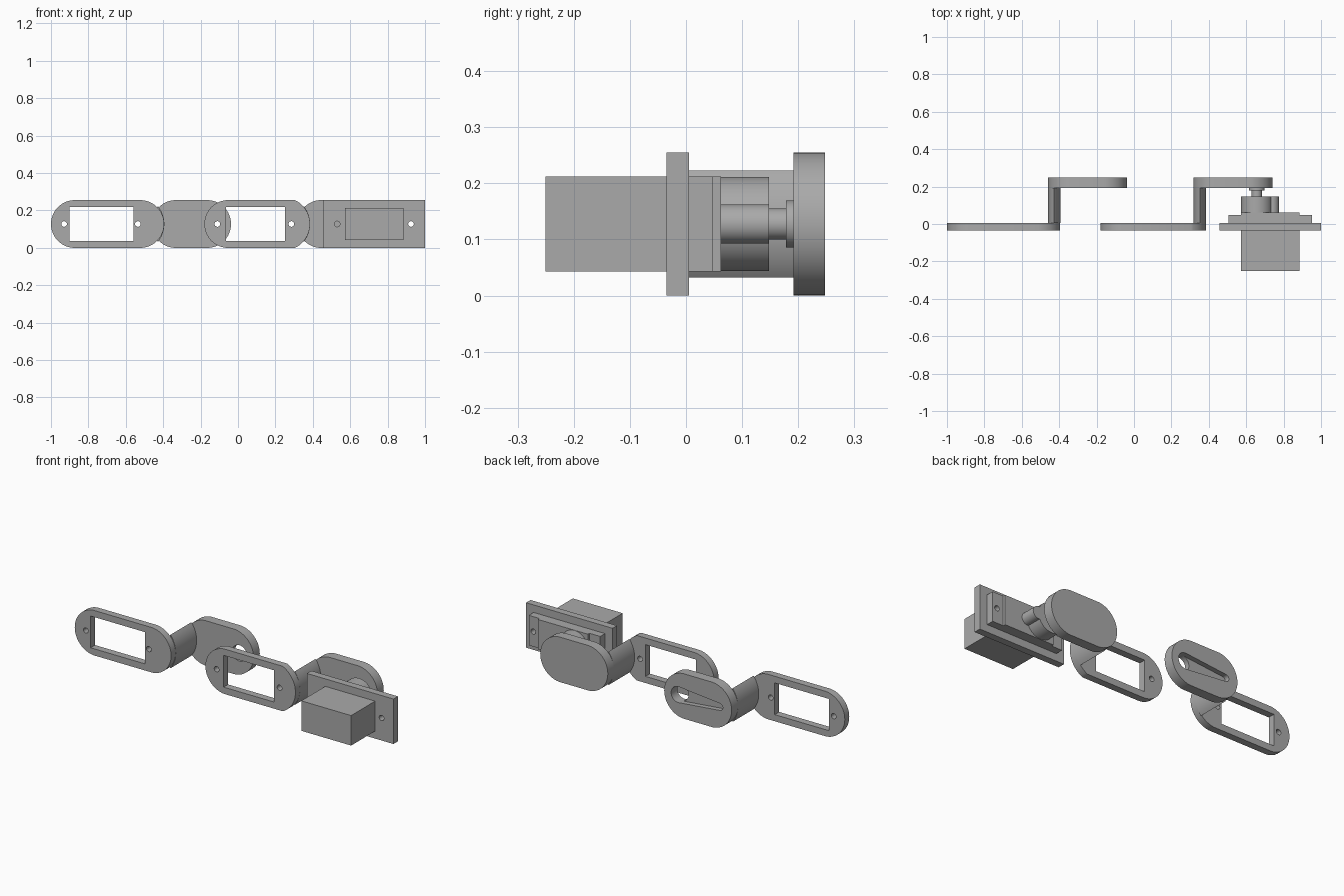
import bpy, bmesh
from math import asin, sin, cos, pi
from mathutils import Matrix

if "Cube" in bpy.data.objects:
    bpy.data.objects.remove(bpy.data.objects["Cube"], do_unlink=True)

ZC = 0.1275   # height of the centre line, also the half height of the plates
GREY = (0.4, 0.4, 0.4, 1)
mat = bpy.data.materials.new("plain grey")
mat.use_nodes = True
mat.diffuse_color = GREY
mat.node_tree.nodes["Principled BSDF"].inputs["Base Color"].default_value = GREY


def arc(cx, r, a0, a1, n=24):
    return [(cx + r * cos(a0 + (a1 - a0) * i / n),
             ZC + r * sin(a0 + (a1 - a0) * i / n)) for i in range(n + 1)]


def circle(cx, r):
    return arc(cx, r, 0, 2 * pi, 48)[:-1]


def rect(x0, x1, half):
    return [(x0, ZC - half), (x1, ZC - half), (x1, ZC + half), (x0, ZC + half)]


def capsule(x0, x1, half, left, right):
    """Strip with bulged ends; left and right are the bulge depths."""
    points = []
    for x, depth, turn in ((x1, right, 0), (x0, left, pi)):
        r = (half * half + depth * depth) / (2 * depth)
        a = asin(min(1, half / r))
        cx = x - r if turn == 0 else x + r
        points += arc(cx, r, turn - a, turn + a)
    return points


def teardrop(xs, rs, xb, rb):
    """Slot with a small round end at xs and a big one at xb."""
    lean = asin((rb - rs) / (xb - xs))
    a = pi / 2 + lean
    return arc(xb, rb, -a, a) + arc(xs, rs, a, 2 * pi - a)


def prism(name, y0, y1, outline, *holes):
    """Extrude an outline with holes from y0 to y1."""
    curve = bpy.data.curves.new(name, "CURVE")
    curve.dimensions = "2D"
    curve.fill_mode = "BOTH"
    curve.extrude = (y1 - y0) / 2
    for loop in (outline,) + holes:
        spline = curve.splines.new("POLY")
        spline.points.add(len(loop) - 1)
        for p, (x, z) in zip(spline.points, loop):
            p.co = (x, z, 0, 1)
        spline.use_cyclic_u = True
    obj = bpy.data.objects.new(name, curve)
    bpy.context.collection.objects.link(obj)
    bpy.ops.object.select_all(action="DESELECT")
    obj.select_set(True)
    bpy.context.view_layer.objects.active = obj
    bpy.ops.object.convert(target="MESH")
    obj = bpy.context.object
    bm = bmesh.new()
    bm.from_mesh(obj.data)
    bmesh.ops.remove_doubles(bm, verts=bm.verts, dist=0.0002)
    bm.transform(Matrix.Translation((0, (y0 + y1) / 2, 0)) @ Matrix.Rotation(pi / 2, 4, "X"))
    bmesh.ops.recalc_face_normals(bm, faces=bm.faces)
    bm.to_mesh(obj.data)
    bm.free()
    obj.data.materials.clear()
    obj.data.materials.append(mat)
    bpy.ops.object.shade_smooth_by_angle(angle=pi / 6)
    return obj


FRONT, FACE, ARM, BACK = -0.035, 0.005, 0.192, 0.248

# Front frames of the two links, each with a window and two screw holes
prism("first_frame", FRONT, FACE, capsule(-1, -0.395, ZC, 0.118, 0.118),
      rect(-0.9, -0.56, 0.09), circle(-0.93, 0.015), circle(-0.535, 0.015))
prism("second_frame", FRONT, FACE, capsule(-0.18, 0.385, ZC, 0.118, 0.08),
      rect(-0.065, 0.25, 0.09), circle(-0.11, 0.015), circle(0.285, 0.015))

# Lens-shaped webs joining frames to arms
for name, x in (("first_web", -0.46), ("second_web", 0.319)):
    prism(name, FACE, ARM, capsule(x, x + 0.066, 0.095, 0.033, 0.033))

# First arm: through hole in the front layer, tapered pocket in the rear layer
arm = capsule(-0.46, -0.037, ZC, 0.118, 0.118)
middle = 0.22
prism("first_arm_front", ARM, middle, arm, circle(-0.125, 0.045))
prism("first_arm_rear", middle, BACK, arm, teardrop(-0.385, 0.02, -0.125, 0.045))

# Second arm: solid
prism("second_arm", ARM, BACK, capsule(0.317, 0.741, ZC, 0.118, 0.118))

# Motor: mounting plate, flange, body and output stack
screws = (circle(0.53, 0.015), circle(0.925, 0.015))
prism("mounting_plate", FRONT, FACE, rect(0.457, 1, ZC), *screws)
prism("motor_flange", FACE, 0.048, rect(0.505, 0.953, 0.085), *screws)
prism("motor_body", -0.25, FRONT, rect(0.572, 0.885, 0.085))
prism("motor_lid", 0.048, 0.062, rect(0.572, 0.885, 0.085))
prism("gear_housing", 0.062, 0.148, circle(0.656, 0.084))
prism("gear_housing_side", 0.062, 0.148, circle(0.74, 0.035))
prism("output_shaft", 0.148, 0.178, circle(0.656, 0.028))
prism("shaft_disc", 0.178, ARM, circle(0.656, 0.042))
